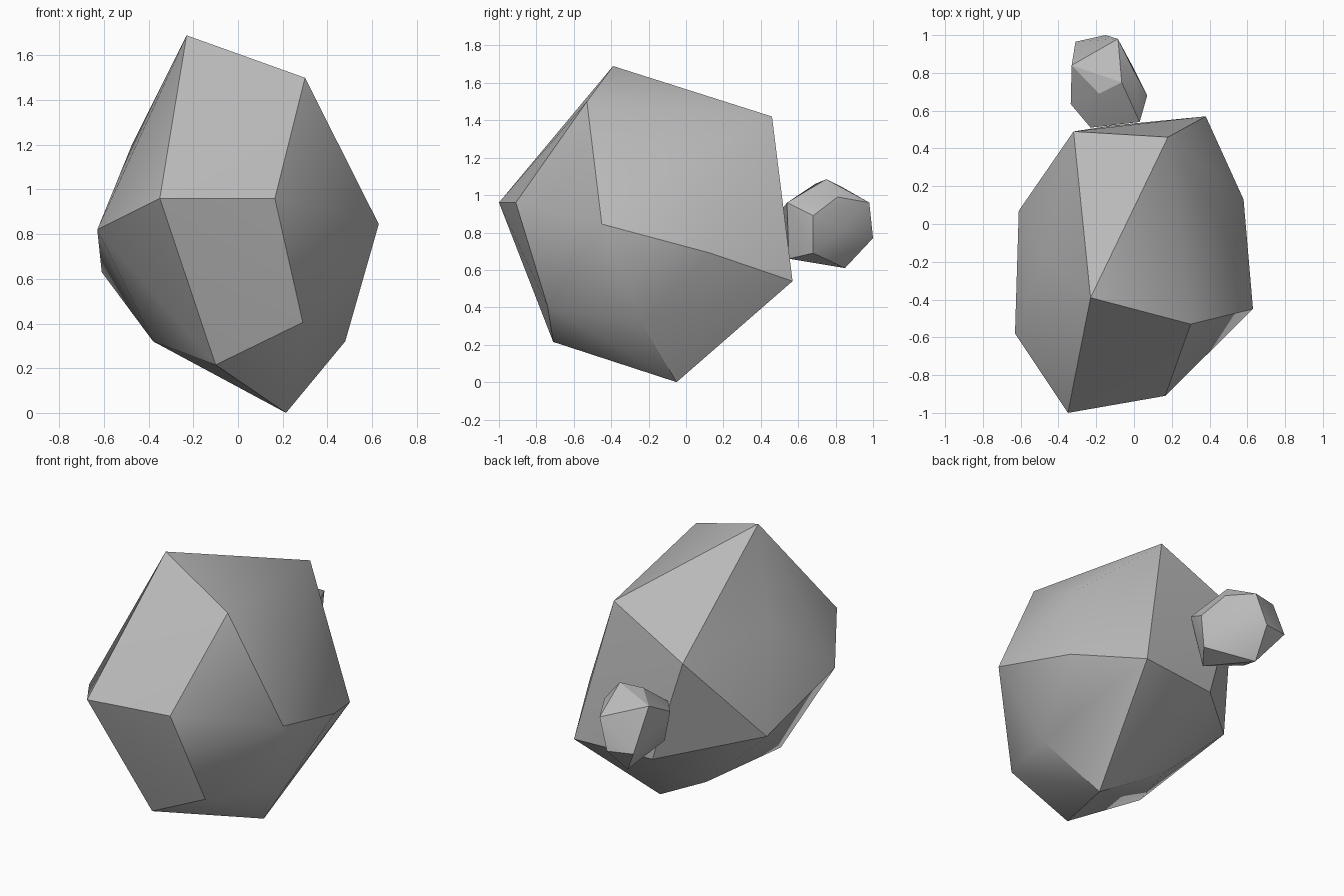
import bpy
import bmesh
from math import radians

cube = bpy.data.objects.get("Cube")
if cube:
    bpy.data.objects.remove(cube, do_unlink=True)

# One stone grey for both rocks
stone = bpy.data.materials.new("stone_grey")
stone.use_nodes = True
stone.diffuse_color = (0.5, 0.5, 0.5, 1)
bsdf = stone.node_tree.nodes["Principled BSDF"]
bsdf.inputs["Base Color"].default_value = stone.diffuse_color
bsdf.inputs["Roughness"].default_value = 0.9


def make_rock(name, corners):
    """Wrap a convex faceted stone around its corner points."""
    bm = bmesh.new()
    for corner in corners:
        bm.verts.new(corner)
    hull = bmesh.ops.convex_hull(bm, input=bm.verts[:])
    spare = set(hull["geom_interior"]) | set(hull["geom_unused"])
    spare = [v for v in spare if isinstance(v, bmesh.types.BMVert) and v.is_valid]
    bmesh.ops.delete(bm, geom=spare, context="VERTS")
    # Merge nearly flat neighbours into broad chipped facets
    bmesh.ops.dissolve_limit(bm, angle_limit=radians(2),
                             verts=bm.verts[:], edges=bm.edges[:])
    bmesh.ops.recalc_face_normals(bm, faces=bm.faces[:])
    mesh = bpy.data.meshes.new(name)
    bm.to_mesh(mesh)
    bm.free()
    mesh.materials.append(stone)
    rock = bpy.data.objects.new(name, mesh)
    bpy.context.collection.objects.link(rock)
    # Soft shading across shallow edges, crisp on the chipped ones
    bpy.ops.object.select_all(action="DESELECT")
    rock.select_set(True)
    bpy.context.view_layer.objects.active = rock
    bpy.ops.object.shade_smooth_by_angle(angle=radians(30))
    return rock


# Large boulder: crown, shoulders, waist and base corners
crown = [(-.23, -.39, 1.69), (.30, -.53, 1.50), (.18, .46, 1.42)]
shoulders = [(.45, .03, 1.20), (-.475, -.15, 1.20), (-.32, .49, 1.17)]
waist = [(-.35, -1, .96), (.165, -.91, .96), (.63, -.45, .845),
         (.58, .13, .69), (.38, .57, .54), (-.13, .52, .53),
         (-.61, .07, .63), (-.63, -.58, .82)]
base = [(-.38, -.40, .32), (-.10, -.71, .215), (.29, -.74, .405),
        (.48, -.24, .32), (.215, -.05, 0), (-.175, .05, .22)]
make_rock("large_boulder", crown + shoulders + waist + base)

# Small stone resting against the back of the boulder
top = [(-.065, .75, 1.085), (-.185, .69, 1.06), (-.33, .84, 1.04),
       (0, .81, .99), (-.085, .98, .96), (.03, .54, .96)]
middle = [(.07, .68, .89), (-.335, .635, .93), (-.23, .51, .92),
          (-.01, .84, .81), (-.15, 1, .77), (-.31, .965, .78)]
bottom = [(-.30, .64, .74), (.05, .68, .69), (-.05, .55, .66),
          (-.22, .71, .655), (-.19, .85, .61), (-.2, .54, .75)]
make_rock("small_stone", top + middle + bottom)
